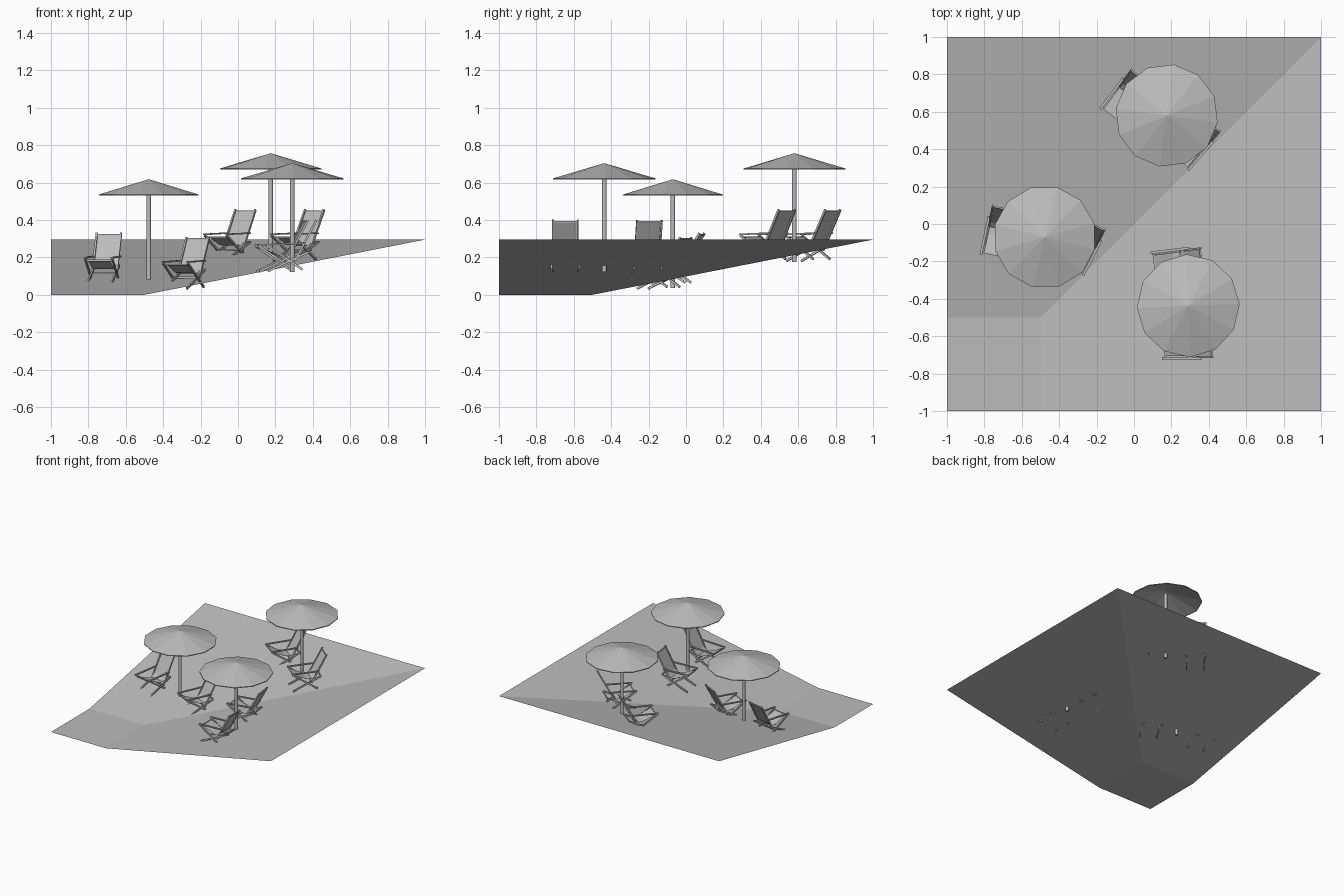
import bpy, bmesh, math
from mathutils import Vector, Matrix

if "Cube" in bpy.data.objects:
    bpy.data.objects.remove(bpy.data.objects["Cube"])


def material(name, c):
    m = bpy.data.materials.new(name)
    m.diffuse_color = (c, c, c, 1)
    m.use_nodes = True
    m.node_tree.nodes["Principled BSDF"].inputs["Base Color"].default_value = m.diffuse_color
    return m


GREY = material("plain grey", 0.5)


def make(name, bm, matrix=Matrix.Identity(4)):
    me = bpy.data.meshes.new(name)
    bm.to_mesh(me)
    bm.free()
    me.materials.append(GREY)
    ob = bpy.data.objects.new(name, me)
    ob.matrix_world = matrix
    bpy.context.collection.objects.link(ob)
    return ob


def bar(bm, a, b, w, t):
    """Rectangular bar from a to b: w wide sideways, t thick."""
    a, b = Vector(a), Vector(b)
    d = b - a
    mat = (Matrix.Translation((a + b) / 2) @ d.to_track_quat('X', 'Z').to_matrix().to_4x4()
           @ Matrix.Diagonal((d.length, w, t, 1)))
    bmesh.ops.create_cube(bm, size=1, matrix=mat)


# Sloping beach sheet: flat corner, two slopes meeting on a diagonal fold
H = 0.295
bm = bmesh.new()
v = [bm.verts.new(p) for p in [(-1, -1, 0), (-.5, -1, 0), (-.5, -.5, 0), (-1, -.5, 0),
                               (1, -1, H), (1, 1, H), (-1, 1, H)]]
for f in [(0, 1, 2, 3), (1, 4, 5, 2), (3, 2, 5, 6)]:
    bm.faces.new([v[i] for i in f])
make("beach", bm)


# Parasol: twelve-sided canopy with a thin lip, on a round pole
def parasol(x, y, base, turn):
    bm = bmesh.new()
    rings = [[bm.verts.new((.275 * math.cos(a), .275 * math.sin(a), z))
              for a in [math.radians(turn + 30 * i) for i in range(12)]] for z in (.493, .499)]
    apex = bm.verts.new((0, 0, .581))
    for i in range(12):
        j = (i + 1) % 12
        bm.faces.new((rings[0][i], rings[0][j], rings[1][j], rings[1][i]))
        bm.faces.new((rings[1][i], rings[1][j], apex))
    at = Matrix.Translation((x, y, base))
    make("parasol_canopy", bm, at)
    bm = bmesh.new()
    bmesh.ops.create_cone(bm, cap_ends=True, segments=12, radius1=.012, radius2=.012,
                          depth=.56, matrix=Matrix.Translation((0, 0, .28)))
    make("parasol_pole", bm, at)


# Deck chair: local +x is the way it faces
def chair(x, y, base, facing):
    at = Matrix.Translation((x, y, base)) @ Matrix.Rotation(math.radians(facing), 4, 'Z')
    bm = bmesh.new()
    for s in (-1, 1):
        bar(bm, (-.135, s * .066, .277), (-.02, s * .066, .06), .010, .012)   # back rail
        bar(bm, (.130, s * .074, .140), (-.06, s * .074, .012), .009, .012)   # rear leg
        bar(bm, (.125, s * .066, .003), (-.09, s * .066, .105), .009, .012)   # front leg
        bar(bm, (.135, s * .074, .145), (-.075, s * .074, .152), .014, .008)  # armrest
    for u, z in [(-.13, .268), (.12, .130), (-.02, .062), (-.09, .105)]:
        bar(bm, (u, -.068, z), (u, .068, z), .009, .009)                      # cross bars
    make("chair_frame", bm, at)
    # Fabric sling from top bar to front bar
    bm = bmesh.new()
    prof = [(-.131, .27), (-.045, .11), (-.02, .085), (.02, .09), (.12, .134)]
    rows = [[bm.verts.new((u, s * .06, z)) for s in (-1, 1)] for u, z in prof]
    for a, b in zip(rows, rows[1:]):
        bm.faces.new((a[0], b[0], b[1], a[1]))
    make("chair_fabric", bm, at)


for p in [(.175, .58, .176, 22), (-.477, -.07, .037, 16), (.29, -.437, .123, 2)]:
    parasol(*p)

# Chairs are placed by the middle of their top bar
for tx, ty, base, facing in [(.04, .785, .178, 233), (.41, .54, .178, 229),
                             (-.69, .085, .053, 258), (-.215, .0, .030, 243),
                             (.365, -.195, .121, 187), (.42, -.645, .123, 180)]:
    a = math.radians(facing)
    chair(tx + .135 * math.cos(a), ty + .135 * math.sin(a), base, facing)
